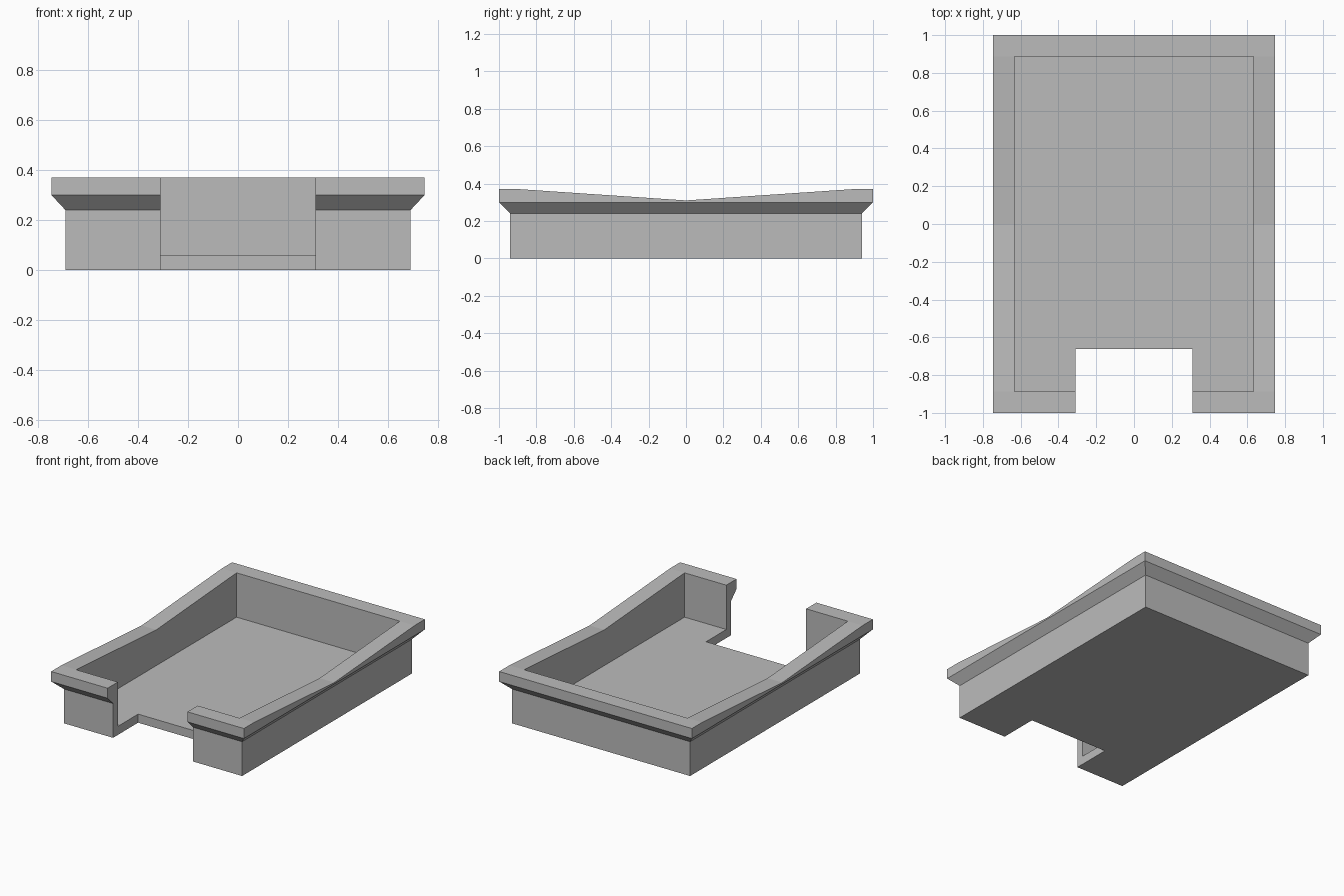
import bpy, bmesh
from mathutils import Matrix

cube = bpy.data.objects.get("Cube")
if cube:
    bpy.data.objects.remove(cube, do_unlink=True)

grey = bpy.data.materials.new("plain grey")
grey.use_nodes = True
colour = (0.5, 0.5, 0.5, 1)
grey.diffuse_color = colour
grey.node_tree.nodes["Principled BSDF"].inputs["Base Color"].default_value = colour


def loft(name, loops):
    """Closed solid through a stack of matching point loops."""
    bm = bmesh.new()
    rings = [[bm.verts.new(p) for p in loop] for loop in loops]
    for a, b in zip(rings, rings[1:]):
        for i in range(len(a)):
            j = (i + 1) % len(a)
            bm.faces.new((a[i], a[j], b[j], b[i]))
    bm.faces.new(rings[0][::-1])
    bm.faces.new(rings[-1])
    bmesh.ops.recalc_face_normals(bm, faces=bm.faces)
    mesh = bpy.data.meshes.new(name)
    bm.to_mesh(mesh)
    bm.free()
    mesh.materials.append(grey)
    obj = bpy.data.objects.new(name, mesh)
    bpy.context.collection.objects.link(obj)
    return obj


def rect(x, y0, y1, z):
    return [(-x, y0, z), (x, y0, z), (x, y1, z), (-x, y1, z)]


# Outer body: straight wall, flared underside, upright lip left overlong
body = loft("tray_body", [rect(x, -y, y, z) for x, y, z in
            ((0.69, 0.94, 0), (0.69, 0.94, 0.24), (0.746, 1, 0.3), (0.746, 1, 0.5))])

# Cutters: inside cavity, front notch, and the dipped rim line
cavity = loft("cavity_cutter", [rect(0.632, -0.887, 0.887, z) for z in (0.06, 0.7)])
notch = loft("notch_cutter", [rect(0.309, -1.2, -0.663, z) for z in (-0.2, 0.8)])
rim_line = [(-1.2, 0.37), (-0.887, 0.37), (0, 0.31), (0.887, 0.37),
            (1.2, 0.37), (1.2, 0.9), (-1.2, 0.9)]
rim = loft("rim_cutter", [[(x, y, z) for y, z in rim_line] for x in (-1, 1)])

bpy.context.view_layer.objects.active = body
for cutter in (cavity, notch, rim):
    cutter.hide_render = True
    mod = body.modifiers.new(cutter.name, "BOOLEAN")
    mod.operation = "DIFFERENCE"
    mod.solver = "EXACT"
    mod.object = cutter
    bpy.ops.object.modifier_apply(modifier=mod.name)
    bpy.data.objects.remove(cutter, do_unlink=True)
